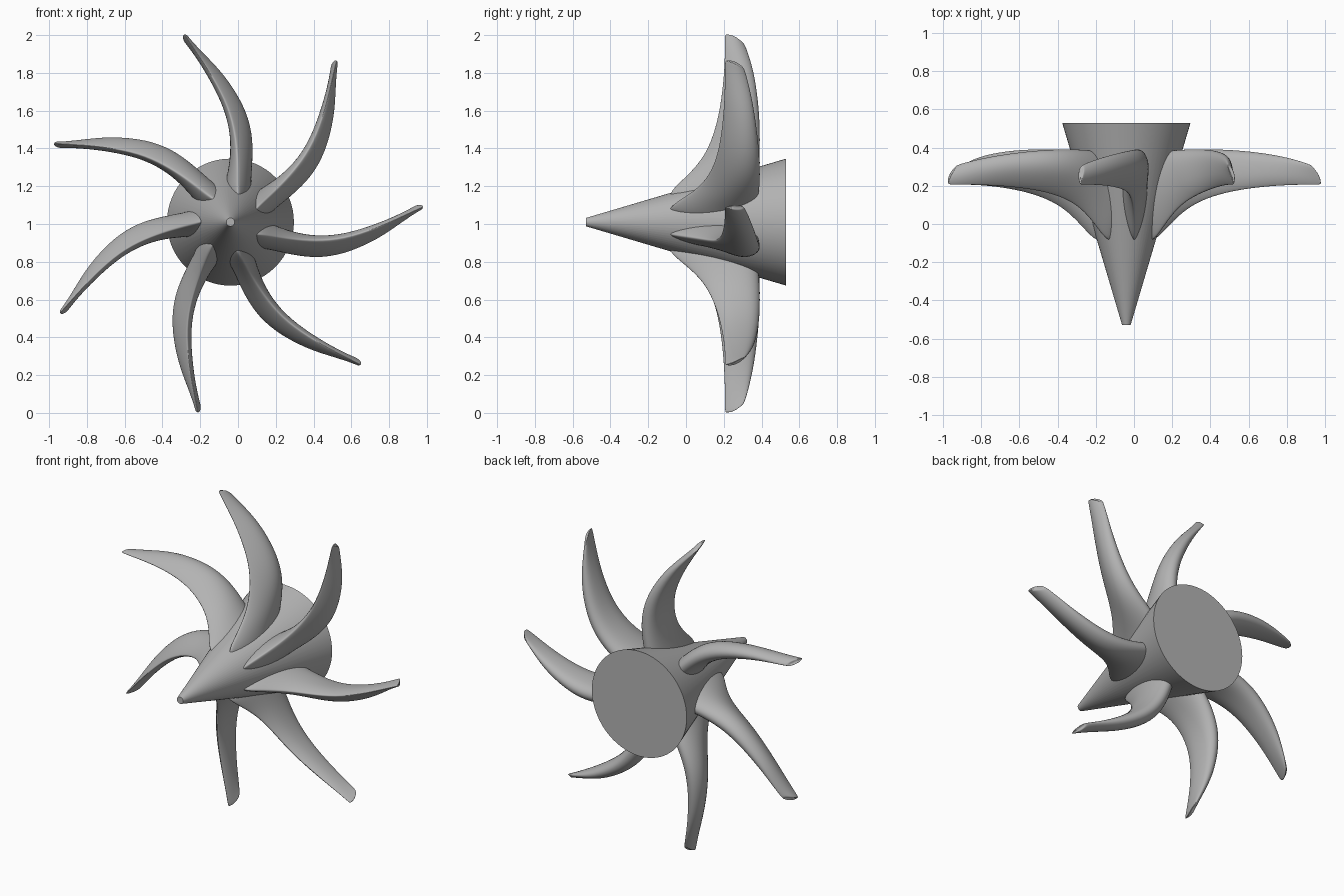
import bpy, bmesh, math
from mathutils import Matrix, Vector

cube = bpy.data.objects.get("Cube")
if cube:
    bpy.data.objects.remove(cube, do_unlink=True)

grey = bpy.data.materials.new("plain_grey")
grey.use_nodes = True
colour = (0.45, 0.45, 0.45, 1)
grey.diffuse_color = colour
grey.node_tree.nodes["Principled BSDF"].inputs["Base Color"].default_value = colour

AXIS = Vector((-0.04, 0, 1.01))


def add_object(name, bm):
    bmesh.ops.recalc_face_normals(bm, faces=bm.faces)
    mesh = bpy.data.meshes.new(name)
    bm.to_mesh(mesh)
    bm.free()
    mesh.materials.append(grey)
    obj = bpy.data.objects.new(name, mesh)
    bpy.context.collection.objects.link(obj)
    return obj


# Hub: long cone pointing forward, flat at both ends
bm = bmesh.new()
bmesh.ops.create_cone(bm, cap_ends=True, segments=64, radius1=0.336, radius2=0.022, depth=1.06)
bmesh.ops.transform(bm, matrix=Matrix.Translation(AXIS) @ Matrix.Rotation(math.pi / 2, 4, "X"), verts=bm.verts)
hub = add_object("hub_cone", bm)
bpy.context.view_layer.objects.active = hub
hub.select_set(True)
bpy.ops.object.shade_smooth_by_angle(angle=math.radians(35))
hub.select_set(False)

# Blade stations: radius, upper edge, lower edge, leading sideways, leading y, trailing y
STATIONS = [
    (0.09, 0.01, -0.13, -0.06, -0.11, 0.35),
    (0.16, 0.01, -0.14, -0.065, -0.085, 0.375),
    (0.22, -0.01, -0.15, -0.075, -0.015, 0.385),
    (0.32, -0.05, -0.175, -0.09, 0.085, 0.393),
    (0.45, -0.08, -0.195, -0.10, 0.145, 0.395),
    (0.60, -0.07, -0.175, -0.09, 0.18, 0.388),
    (0.78, -0.01, -0.095, -0.03, 0.20, 0.365),
    (0.92, 0.05, 0.0, 0.035, 0.205, 0.335),
    (0.995, 0.084, 0.05, 0.07, 0.205, 0.315),
    (1.018, 0.093, 0.062, 0.08, 0.207, 0.305),
    (1.021, 0.089, 0.068, 0.08, 0.215, 0.295),
]
SIDES = 16


def section(radius, upper, lower, lead_t, lead_y, trail_y):
    """Teardrop section, thin in front and round behind."""
    points = []
    middle, half = (upper + lower) / 2, (upper - lower) / 2
    for i in range(SIDES):
        a = 2 * math.pi * i / SIDES
        u = (1 - math.cos(a)) / 2
        thick = half * u ** 0.8 * max(1 - u, 0) ** 0.5 / 0.42
        side = 1 if a < math.pi else -1
        blend = min(1, u / 0.6)
        t = lead_t + (middle - lead_t) * blend + side * thick
        slant = 0.045 * u ** 2 * max(0, (radius - 0.8) / 0.22)
        points.append(Vector((radius - slant, lead_y + (trail_y - lead_y) * u, t)))
    return points


# Seven blades with an even step, leaving one slightly narrower gap
for k in range(-5, 2):
    place = Matrix.Translation(AXIS) @ Matrix.Rotation(math.radians(-52.15 * k), 4, "Y")
    bm = bmesh.new()
    rings = [[bm.verts.new(place @ p) for p in section(*s)] for s in STATIONS]
    for inner, outer in zip(rings, rings[1:]):
        for i in range(SIDES):
            j = (i + 1) % SIDES
            bm.faces.new((inner[i], inner[j], outer[j], outer[i]))
    bm.faces.new(rings[0])
    bm.faces.new(rings[-1])
    for face in bm.faces:
        face.smooth = True
    blade = add_object(f"blade_{k + 6}", bm)
    smooth = blade.modifiers.new("smooth", "SUBSURF")
    smooth.levels = smooth.render_levels = 2
